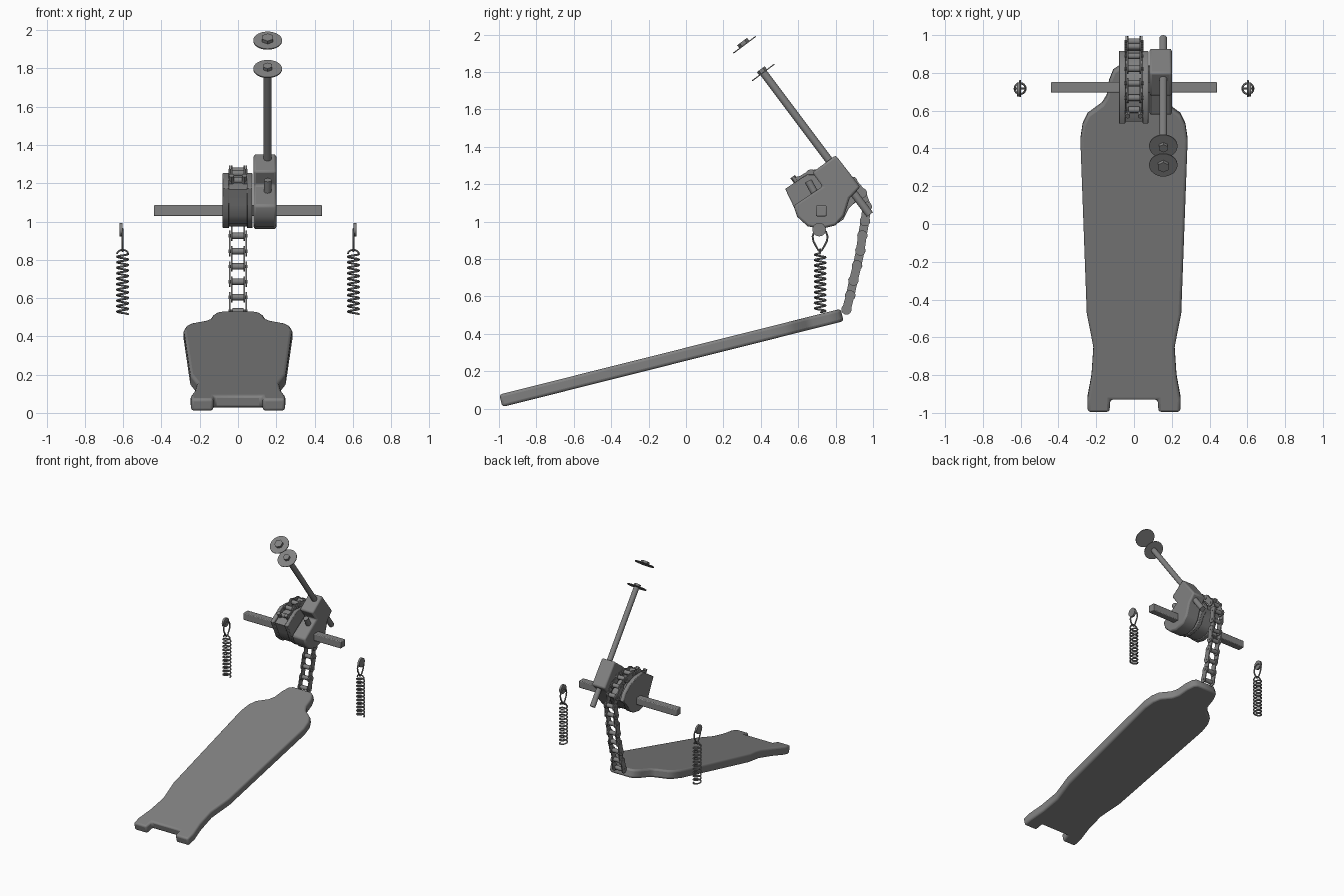
import bpy, bmesh, math
from mathutils import Vector, Matrix

if "Cube" in bpy.data.objects:
    bpy.data.objects.remove(bpy.data.objects["Cube"])

steel = bpy.data.materials.new("grey_metal")
steel.diffuse_color = (0.22, 0.22, 0.22, 1)
steel.use_nodes = True
steel.node_tree.nodes["Principled BSDF"].inputs["Base Color"].default_value = steel.diffuse_color


def finish(obj, bevel=0.0, segs=2):
    obj.data.materials.append(steel)
    bpy.ops.object.select_all(action='DESELECT')
    obj.select_set(True)
    bpy.context.view_layer.objects.active = obj
    if bevel:
        m = obj.modifiers.new("bevel", 'BEVEL')
        m.width, m.segments = bevel, segs
        m.limit_method, m.angle_limit = 'ANGLE', math.radians(40)
    bpy.ops.object.shade_smooth_by_angle(angle=math.radians(35))
    return obj


def from_bmesh(name, bm, bevel=0.0, segs=2):
    bmesh.ops.recalc_face_normals(bm, faces=bm.faces)
    me = bpy.data.meshes.new(name)
    bm.to_mesh(me)
    bm.free()
    obj = bpy.data.objects.new(name, me)
    bpy.context.collection.objects.link(obj)
    return finish(obj, bevel, segs)


def add_prism(bm, pts, x0, x1):
    """Side profile of (y, z) points extruded along x."""
    a = [bm.verts.new((x0, y, z)) for y, z in pts]
    b = [bm.verts.new((x1, y, z)) for y, z in pts]
    bm.faces.new(a)
    bm.faces.new(b[::-1])
    for i in range(len(pts)):
        j = (i + 1) % len(pts)
        bm.faces.new((a[i], a[j], b[j], b[i]))


def add_rod(bm, p, q, r, sides=16):
    p, q = Vector(p), Vector(q)
    rot = (q - p).to_track_quat('Z', 'Y').to_matrix().to_4x4()
    bmesh.ops.create_cone(bm, cap_ends=True, segments=sides, radius1=r, radius2=r,
                          depth=(q - p).length, matrix=Matrix.Translation((p + q) / 2) @ rot)


def rod(name, p, q, r, sides=16, bevel=0.0):
    bm = bmesh.new()
    add_rod(bm, p, q, r, sides)
    return from_bmesh(name, bm, bevel)


def prism(name, pts, x0, x1, bevel=0.0):
    bm = bmesh.new()
    add_prism(bm, pts, x0, x1)
    return from_bmesh(name, bm, bevel)


def wire(name, pts, r, cyclic=False):
    cu = bpy.data.curves.new(name, 'CURVE')
    cu.dimensions = '3D'
    cu.bevel_depth, cu.bevel_resolution, cu.use_fill_caps = r, 1, True
    sp = cu.splines.new('POLY')
    sp.points.add(len(pts) - 1)
    for v, p in zip(sp.points, pts):
        v.co = (*p, 1)
    sp.use_cyclic_u = cyclic
    obj = bpy.data.objects.new(name, cu)
    bpy.context.collection.objects.link(obj)
    bpy.ops.object.select_all(action='DESELECT')
    obj.select_set(True)
    bpy.context.view_layer.objects.active = obj
    bpy.ops.object.convert(target='MESH')
    return finish(bpy.context.view_layer.objects.active)


# Footboard: half outline mirrored, extruded and tilted
half = [(0.125, -0.925), (0.13, -0.99), (0.245, -0.99), (0.247, -0.92), (0.225, -0.80),
        (0.215, -0.65), (0.23, -0.57), (0.25, -0.47), (0.284, 0.45), (0.272, 0.53),
        (0.245, 0.585), (0.17, 0.64), (0.145, 0.68), (0.132, 0.76), (0.11, 0.815), (0.08, 0.835)]
outline = half + [(-x, y) for x, y in reversed(half)]
tilt = math.radians(14.1)
bm = bmesh.new()
t = 0.034
low = [bm.verts.new((x, (y + 0.99) / math.cos(tilt), -t)) for x, y in outline]
face = bm.faces.new(low)
ext = bmesh.ops.extrude_face_region(bm, geom=[face])
bmesh.ops.translate(bm, vec=(0, 0, 2 * t),
                    verts=[v for v in ext["geom"] if isinstance(v, bmesh.types.BMVert)])
bmesh.ops.transform(bm, verts=bm.verts,
                    matrix=Matrix.Translation((0, -0.99, 0.042)) @ Matrix.Rotation(tilt, 4, 'X'))
from_bmesh("footboard", bm, 0.015, 3)

# Axle
prism("axle", [(0.695, 1.028), (0.752, 1.028), (0.752, 1.086), (0.695, 1.086)], -0.44, 0.44, 0.006)

# Chain cam: two walls with a slightly lower core
cam = [(0.53, 1.175), (0.65, 1.253), (0.74, 1.25), (0.83, 1.22), (0.895, 1.165), (0.918, 1.115),
       (0.87, 1.07), (0.84, 1.01), (0.79, 0.978), (0.72, 0.966), (0.65, 0.982), (0.60, 1.025),
       (0.573, 1.085)]
core = [(0.72 + (y - 0.72) * 0.93, 1.07 + (z - 1.07) * 0.93) for y, z in cam]
prism("cam_core", core, -0.05, 0.05)
prism("cam_wall_left", cam, -0.08, -0.046, 0.004)
prism("cam_wall_right", cam, 0.046, 0.076, 0.004)

# Beater holder with a step for the locking bolt
holder = [(0.80, 1.355), (0.932, 1.185), (0.875, 1.125), (0.845, 1.03), (0.80, 0.98), (0.72, 0.96),
          (0.65, 0.975), (0.595, 1.025), (0.575, 1.085), (0.73, 1.188), (0.675, 1.262)]
prism("beater_holder", holder, 0.082, 0.20, 0.012)

# Beater rod, washers and nuts, all along one slanted axis
d = Vector((0, -0.6, 0.8))
BX = 0.155
top = Vector((BX, 0.413, 1.797))
rod("beater_rod", top + d * 0.015, top - d * 0.95, 0.021, 20)
rod("holder_bolt", (BX, 0.69, 1.15), (BX, 0.653, 1.217), 0.02, 12)
high = Vector((BX, 0.313, 1.945))
for label, c in (("lower", top), ("upper", high)):
    rod(label + "_washer", c - d * 0.003, c + d * 0.003, 0.075, 32)
    rod(label + "_nut", c, c + d * 0.022, 0.033 if c is high else 0.026, 6)

# Chain path: hanging run, arc over the cam, then the clamp
path = [(0.858, 0.53), (0.878, 0.605), (0.895, 0.685), (0.915, 0.765), (0.932, 0.845),
        (0.943, 0.925), (0.957, 1.003)]
for k in range(6):
    a = math.radians(10 + 20 * k)
    path.append((0.745 + 0.225 * math.cos(a), 1.04 + 0.225 * math.sin(a)))
path.append((0.605, 1.215))


def link_profile(p, q, r=0.028):
    ang = math.atan2(q[1] - p[1], q[0] - p[0])
    pts = []
    for c, base in ((p, ang + math.pi), (q, ang)):
        for i in range(9):
            a = base + math.radians(-125 + 250 * i / 8)
            pts.append((c[0] + r * math.cos(a), c[1] + r * math.sin(a)))
    return pts


plates, pins = bmesh.new(), bmesh.new()
for i, p in enumerate(path):
    if i < len(path) - 1:
        x = 0.030 if i % 2 else 0.039
        for s in (-1, 1):
            add_prism(plates, link_profile(p, path[i + 1]), s * x, s * (x + 0.007))
    add_rod(pins, (-0.049, *p), (0.049, *p), 0.009, 10)
    add_rod(pins, (-0.03, *p), (0.03, *p), 0.017, 14)
from_bmesh("chain_plates", plates)
from_bmesh("chain_pins", pins)

# Chain clamp bolts on the cam
for s, side in ((-1, "left"), (1, "right")):
    base = Vector((s * 0.034, 0.615, 1.18))
    rod("clamp_bolt_" + side, base, base + d * 0.075, 0.015, 6)

# Springs with teardrop hooks and hanger discs
for s, side in ((-1, "left"), (1, "right")):
    cx, cy = s * 0.603, 0.717
    turns, n = 11, 16
    coil = []
    for i in range(turns * n + 1):
        a = 2 * math.pi * i / n
        coil.append((cx + 0.029 * math.cos(a), cy + 0.029 * math.sin(a),
                     0.515 + 0.315 * i / (turns * n)))
    wire("spring_" + side, coil, 0.0055)
    arch = [(cx + 0.029 * math.cos(math.pi * i / 8), cy, 0.83 + 0.022 * math.sin(math.pi * i / 8))
            for i in range(9)]
    wire("spring_eye_" + side, arch, 0.0055)
    h = [(0.008, 0.845), (0.022, 0.868), (0.036, 0.895), (0.04, 0.92), (0.032, 0.945), (0.015, 0.96)]
    loop = [(cx, cy + y, z) for y, z in h] + [(cx, cy - y, z) for y, z in reversed(h)]
    wire("spring_hook_" + side, loop, 0.006, True)
    rod("hanger_disc_" + side, (s * 0.604, 0.712, 0.957), (s * 0.62, 0.712, 0.957), 0.036, 24)
